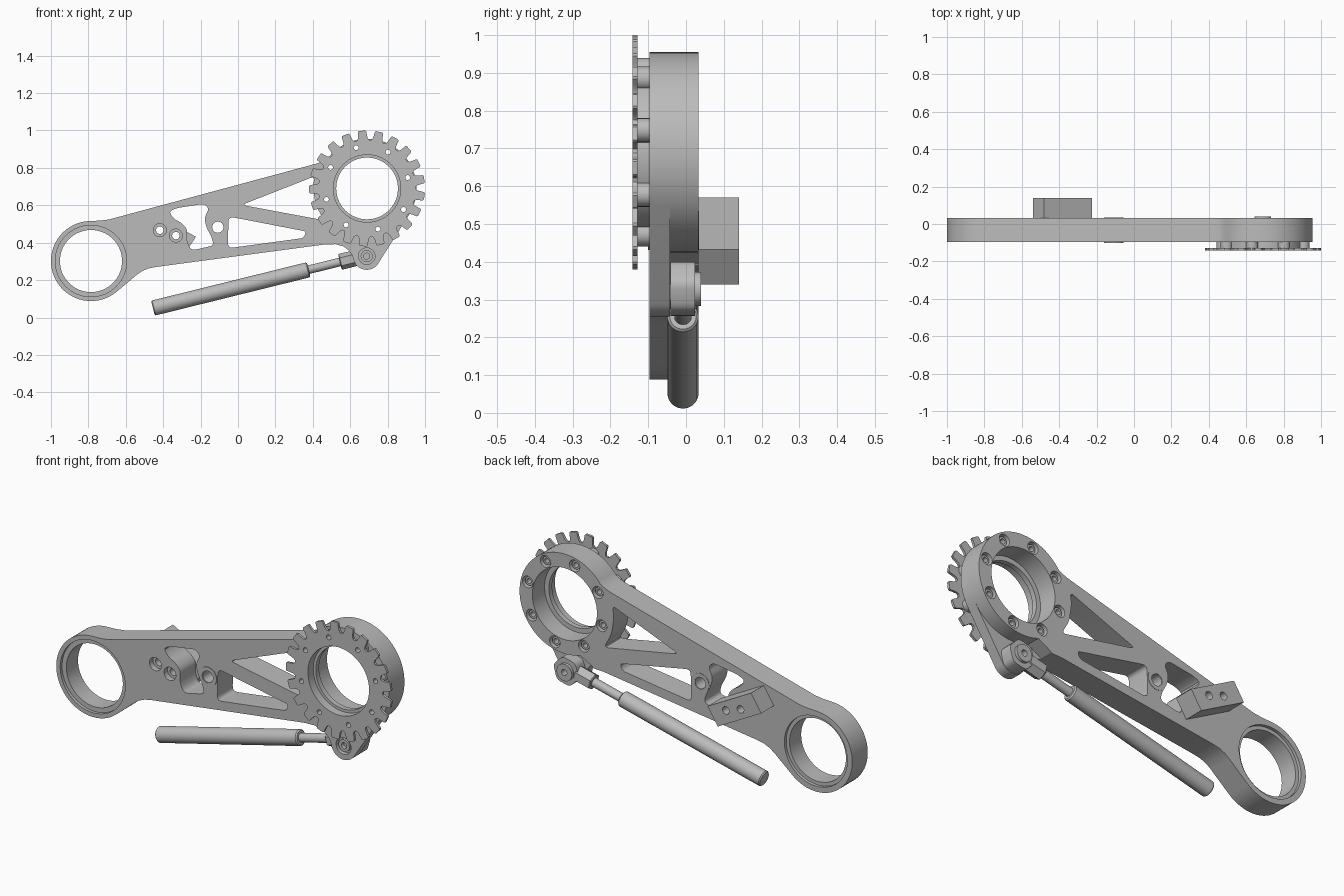
import bpy, bmesh, math
from mathutils import Vector

if "Cube" in bpy.data.objects:
    bpy.data.objects.remove(bpy.data.objects["Cube"])

metal = bpy.data.materials.new("grey_metal")
metal.diffuse_color = (0.5, 0.5, 0.5, 1)
metal.use_nodes = True
metal.node_tree.nodes["Principled BSDF"].inputs["Base Color"].default_value = metal.diffuse_color


def finish(name, bm):
    bmesh.ops.recalc_face_normals(bm, faces=bm.faces)
    me = bpy.data.meshes.new(name)
    bm.to_mesh(me)
    bm.free()
    ob = bpy.data.objects.new(name, me)
    me.materials.append(metal)
    bpy.context.collection.objects.link(ob)
    return ob


def arc(c, r, a0, a1, n):
    """Points on an arc in the xz plane, angles in degrees."""
    out = []
    for i in range(n + 1):
        a = math.radians(a0 + (a1 - a0) * i / n)
        out.append((c[0] + r * math.cos(a), c[1] + r * math.sin(a)))
    return out


def circle(c, r, n=48):
    return arc(c, r, 0, 360, n)[:-1]


def rounded(pts, r, n=5):
    """Round the corners of a polygon."""
    out = []
    for i, p in enumerate(pts):
        p = Vector(p)
        a, b = Vector(pts[i - 1]) - p, Vector(pts[(i + 1) % len(pts)]) - p
        d = min(r, a.length * 0.45, b.length * 0.45)
        s, e = p + a.normalized() * d, p + b.normalized() * d
        for k in range(n + 1):
            t = k / n
            q = s * (1 - t) ** 2 + p * 2 * t * (1 - t) + e * t * t
            out.append((q.x, q.y))
    return out


def prism(name, pts, y0, y1):
    """Extrude an xz outline from y0 to y1."""
    bm = bmesh.new()
    f = bm.faces.new([bm.verts.new((x, y0, z)) for x, z in pts])
    ext = bmesh.ops.extrude_face_region(bm, geom=[f])["geom"]
    bmesh.ops.translate(bm, vec=(0, y1 - y0, 0),
                        verts=[v for v in ext if isinstance(v, bmesh.types.BMVert)])
    return finish(name, bm)


def cut(ob, pts, y0=-0.3, y1=0.3):
    """Remove an extruded outline from an object."""
    tool = prism("cutter", pts, y0, y1)
    m = ob.modifiers.new("cut", 'BOOLEAN')
    m.operation, m.solver, m.object = 'DIFFERENCE', 'EXACT', tool
    bpy.context.view_layer.objects.active = ob
    bpy.ops.object.modifier_apply(modifier=m.name)
    bpy.data.objects.remove(tool)


def ring(name, c, r_out, r_in, y0, y1, n=48):
    ob = prism(name, circle(c, r_out, n), y0, y1)
    cut(ob, circle(c, r_in, n))
    return ob


def rod(name, a, b, r, sides=32, bevel=0.0):
    """Cylinder between two points, with chamfered ends."""
    a, b = Vector(a), Vector(b)
    bm = bmesh.new()
    bmesh.ops.create_cone(bm, cap_ends=True, segments=sides, radius1=r, radius2=r,
                          depth=(b - a).length)
    if bevel:
        rim = [e for e in bm.edges if abs(e.verts[0].co.z - e.verts[1].co.z) < 1e-5]
        bmesh.ops.bevel(bm, geom=rim, offset=bevel, segments=1, affect='EDGES')
    q = (b - a).to_track_quat('Z', 'Y')
    for v in bm.verts:
        v.co = q @ v.co + (a + b) / 2
    return finish(name, bm)


L, R, LUG = (-0.786, 0.302), (0.69, 0.69), (0.688, 0.328)
FRONT, BACK = -0.097, 0.033

# Arm body: two round ends, straight edges, and a lug underneath
outline = (arc(L, 0.214, 92, 309, 44)
           + [(-0.545, 0.225), (-0.515, 0.247), (-0.48, 0.262), (-0.44, 0.27),
              (0.46, 0.39), (0.52, 0.392), (0.565, 0.38), (0.59, 0.36), (0.608, 0.338)]
           + arc(LUG, 0.073, 190, 328, 18) + arc(R, 0.265, -32, 143, 40)
           + [(0.45, 0.834), (0.42, 0.823), (-0.65, 0.535), (-0.69, 0.524), (-0.74, 0.518)])
arm = prism("arm", outline, FRONT, BACK)

# Lug is only on the front layer
cut(arm, arc(R, 0.265, -32, -110, 16) + [(0.52, 0.396), (0.52, 0.2), (1, 0.2), (0.97, 0.53)],
    -0.042, 0.1)

# Left bearing bore with a step on both faces
cut(arm, circle(L, 0.166, 64))
cut(arm, circle(L, 0.191, 64), FRONT - 0.1, FRONT + 0.016)
cut(arm, circle(L, 0.185, 64), BACK - 0.016, BACK + 0.1)

# Right bearing bore with a front lip
cut(arm, circle(R, 0.165, 64))
cut(arm, circle(R, 0.19, 64), -0.07, 0.2)

# Lightening pockets
cut(arm, rounded([(0.02, 0.602), (0.41, 0.755), (0.40, 0.70), (0.415, 0.60), (0.46, 0.52)], 0.03))
cut(arm, rounded([(-0.05, 0.54), (0.365, 0.46), (0.35, 0.425), (-0.055, 0.37)], 0.03))
cut(arm, rounded([(-0.37, 0.565), (-0.33, 0.585), (-0.18, 0.608), (-0.155, 0.58),
                  (-0.18, 0.535), (-0.17, 0.483), (-0.14, 0.43), (-0.13, 0.385),
                  (-0.25, 0.358), (-0.275, 0.41), (-0.27, 0.47), (-0.30, 0.505),
                  (-0.34, 0.525)], 0.025, 3))

# Screw holes through the web and the lug
holes = [(-0.418, 0.467), (-0.332, 0.438)]
for c in holes:
    cut(arm, circle(c, 0.02, 24))
    cut(arm, circle(c, 0.035, 24), FRONT - 0.1, FRONT + 0.03)
PIVOT = (-0.108, 0.483)
cut(arm, circle(PIVOT, 0.03, 24))
ring("pivot_bush", PIVOT, 0.052, 0.032, FRONT - 0.004, BACK + 0.002, 32)
cut(arm, circle(LUG, 0.044, 32), FRONT - 0.1, FRONT + 0.025)

# Chain wheel with rounded gaps between teeth
TEETH = 21
step = 360 / TEETH
wheel_pts = []
for i in range(TEETH):
    mid = 95 + i * step
    for off, r in ((-7.3, 0.259), (-5.7, 0.268), (-4.9, 0.284), (-4.2, 0.305), (-3.2, 0.31),
                   (3.2, 0.31), (4.2, 0.305), (4.9, 0.284), (5.7, 0.268), (7.3, 0.259)):
        a = math.radians(mid + off)
        wheel_pts.append((R[0] + r * math.cos(a), R[1] + r * math.sin(a)))
wheel = prism("chain_wheel", wheel_pts, -0.142, -0.129)
cut(wheel, circle(R, 0.18, 64))

# Spacer and eight bolts fixing the wheel
spacer = ring("wheel_spacer", R, 0.215, 0.18, -0.1295, FRONT + 0.001, 64)
for c in arc(R, 0.225, 15, 330, 7):
    cut(wheel, circle(c, 0.013, 16))
    cut(arm, circle(c, 0.013, 16))
    cut(arm, circle(c, 0.031, 24), BACK - 0.04, BACK + 0.1)
    ring("wheel_bolt", c, 0.023, 0.013, BACK - 0.041, BACK - 0.012, 24)
    ring("spacer_boss", c, 0.032, 0.013, -0.1295, FRONT + 0.001, 24)
    cut(spacer, circle(c, 0.013, 16))

# Tilted mounting block on the back
block = prism("mounting_block", [(-0.48, 0.57), (-0.54, 0.478), (-0.285, 0.34), (-0.225, 0.432)],
              BACK - 0.001, 0.14)
for c in holes:
    cut(block, circle(c, 0.02, 24))

# Damper below the arm, running up to the lug
Y = -0.008


def on_axis(x):
    return (x, Y, 0.050 + (x + 0.455) * 0.247)


rod("damper_body", on_axis(-0.455), on_axis(0.378), 0.041, 40, 0.006)
rod("damper_rod", on_axis(0.36), on_axis(0.58), 0.023)
rod("rod_collar", on_axis(0.545), on_axis(0.64), 0.043, 6, 0.004)
tilt = math.degrees(math.atan(0.247))
eye = prism("rod_eye", rounded(arc(LUG, 0.078, tilt, tilt + 300, 5), 0.02, 3), -0.041, 0.024)
cut(eye, circle(LUG, 0.02, 24))
ring("lug_screw_head", LUG, 0.045, 0.016, 0.022, 0.04, 32)
ring("lug_screw_nut", LUG, 0.032, 0.016, FRONT + 0.004, FRONT + 0.026, 32)

# Smooth the round surfaces and keep the edges sharp
bpy.ops.object.select_all(action='DESELECT')
for ob in bpy.context.scene.objects:
    ob.select_set(True)
    bpy.context.view_layer.objects.active = ob
bpy.ops.object.shade_smooth_by_angle(angle=math.radians(30))
